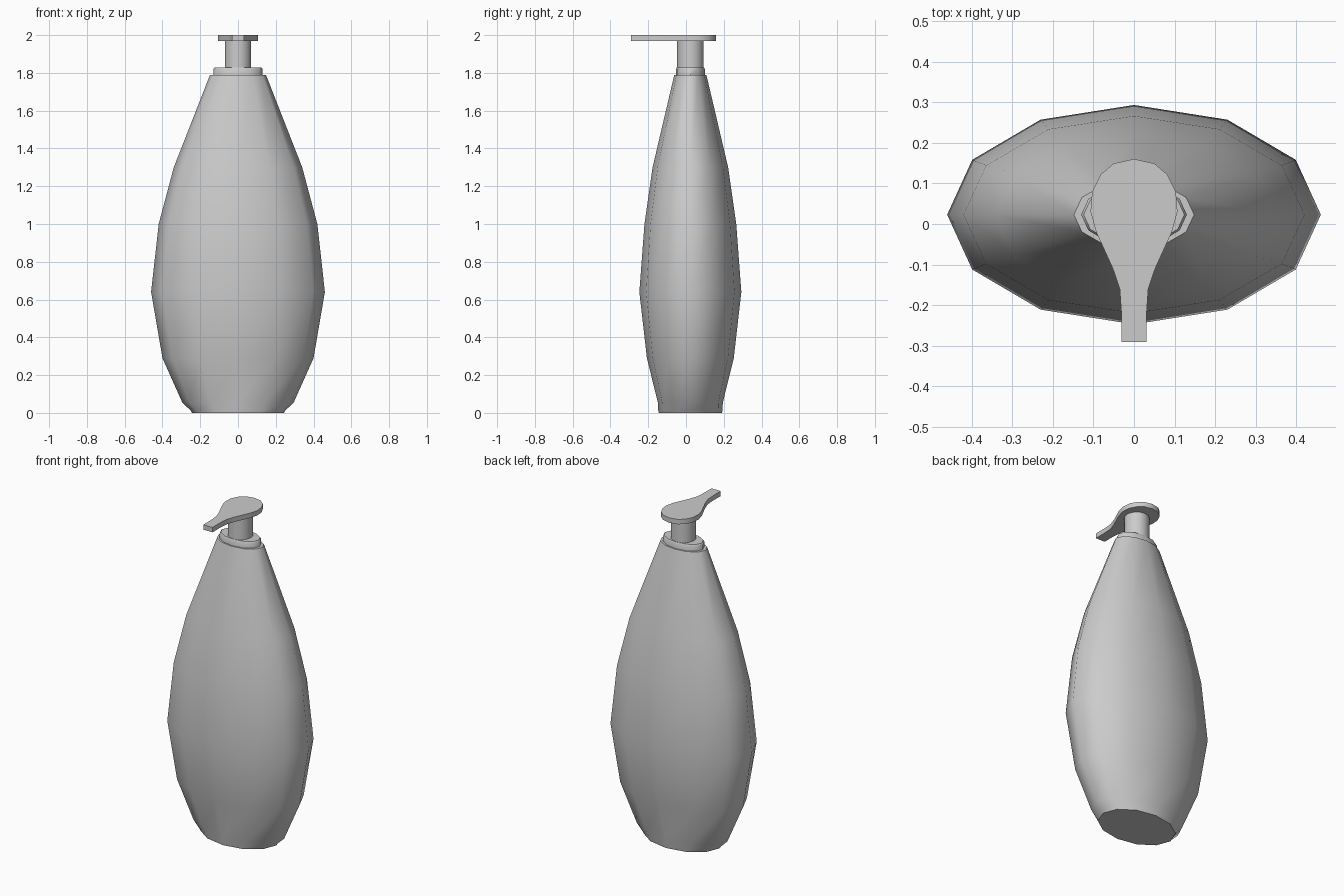
import bpy, bmesh
from math import cos, sin, pi, radians

if "Cube" in bpy.data.objects:
    bpy.data.objects.remove(bpy.data.objects["Cube"])

CY = 0.023  # bottle axis in y


def finish(name, bm, angle):
    bmesh.ops.recalc_face_normals(bm, faces=bm.faces)
    me = bpy.data.meshes.new(name)
    bm.to_mesh(me)
    bm.free()
    ob = bpy.data.objects.new(name, me)
    bpy.context.collection.objects.link(ob)
    bpy.ops.object.select_all(action='DESELECT')
    ob.select_set(True)
    bpy.context.view_layer.objects.active = ob
    bpy.ops.object.shade_smooth_by_angle(angle=radians(angle))
    return ob


def loft(name, rings, sides, angle):
    """Elliptical rings (z, half width, half depth) joined and capped."""
    bm = bmesh.new()
    loops = [[bm.verts.new((rx * cos(2 * pi * i / sides),
                            CY + ry * sin(2 * pi * i / sides), z))
              for i in range(sides)] for z, rx, ry in rings]
    for a, b in zip(loops, loops[1:]):
        for i in range(sides):
            j = (i + 1) % sides
            bm.faces.new((a[i], a[j], b[j], b[i]))
    bm.faces.new(loops[0][::-1])
    bm.faces.new(loops[-1])
    return finish(name, bm, angle)


# Bottle body
loft("bottle_body", [(0, 0.243, 0.167), (0.012, 0.25, 0.17), (0.055, 0.295, 0.172),
                     (0.29, 0.40, 0.23), (0.64, 0.46, 0.27), (1.0, 0.42, 0.243),
                     (1.3, 0.34, 0.2), (1.79, 0.148, 0.085)], 12, 55)

# Collar and pump neck
loft("collar", [(1.78, 0.13, 0.077), (1.82, 0.13, 0.077), (1.828, 0.124, 0.072)], 12, 40)
loft("pump_neck", [(1.82, 0.07, 0.07), (1.975, 0.07, 0.07)], 16, 40)

# Pump head: mirrored half outline, extruded
half = [(0.05, 0.149), (0.082, 0.122), (0.103, 0.08), (0.107, 0.03), (0.093, -0.02),
        (0.052, -0.11), (0.035, -0.16), (0.031, -0.22), (0.031, -0.29)]
outline = [(0, 0.16)] + half + [(-x, y) for x, y in reversed(half)]
bm = bmesh.new()
face = bm.faces.new([bm.verts.new((x, y, 1.97)) for x, y in outline])
ext = bmesh.ops.extrude_face_region(bm, geom=[face])
for v in ext["geom"]:
    if isinstance(v, bmesh.types.BMVert):
        v.co.z = 2.0
finish("pump_head", bm, 30)
